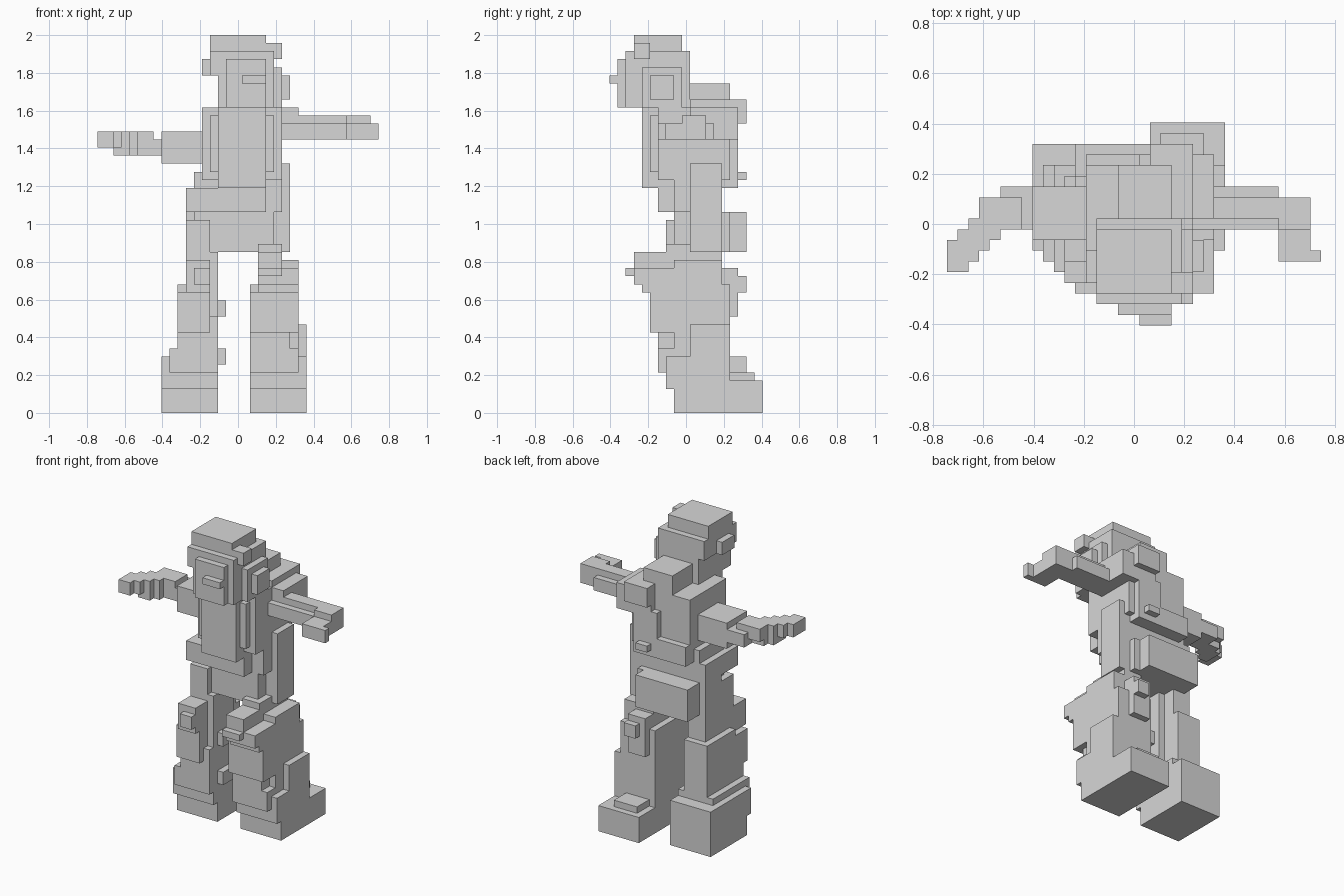
import bpy, bmesh

if "Cube" in bpy.data.objects:
    bpy.data.objects.remove(bpy.data.objects["Cube"])

U = 2 / 47                      # edge of one cube
OFF = (17.5, 9.5, 0)            # grid origin, in cubes

grey = bpy.data.materials.new("stone grey")
grey.diffuse_color = (0.68, 0.68, 0.68, 1)
grey.use_nodes = True
grey.node_tree.nodes["Principled BSDF"].inputs["Base Color"].default_value = grey.diffuse_color

owner = {}                      # grid cell -> part name, each cell used once


def block(part, x, y, z, side=1):
    """Fill a box of cubes; side -1 mirrors it across the middle of the legs."""
    if side < 0:
        x = (-U - x[1], -U - x[0])
    r = [range(round(lo / U + o), round(hi / U + o)) for (lo, hi), o in zip((x, y, z), OFF)]
    for c in ((i, j, k) for i in r[0] for j in r[1] for k in r[2]):
        owner.setdefault(c, part)


def skin(name):
    """Make the outer surface of one part."""
    bm = bmesh.new()
    for c in (c for c, n in owner.items() if n == name):
        for axis in range(3):
            for side in (0, 1):
                near = list(c)
                near[axis] += 2 * side - 1
                if tuple(near) in owner:
                    continue
                quad = []
                for s, t in ((0, 0), (1, 0), (1, 1), (0, 1)):
                    p = list(c)
                    p[axis] += side
                    p[(axis + 1) % 3] += s
                    p[(axis + 2) % 3] += t
                    quad.append(bm.verts.new([(v - o) * U for v, o in zip(p, OFF)]))
                bm.faces.new(quad if side else quad[::-1])
    bmesh.ops.remove_doubles(bm, verts=bm.verts, dist=U / 10)
    bmesh.ops.dissolve_limit(bm, angle_limit=0.01, verts=bm.verts, edges=bm.edges)
    mesh = bpy.data.meshes.new(name)
    bm.to_mesh(mesh)
    bm.free()
    mesh.materials.append(grey)
    bpy.context.collection.objects.link(bpy.data.objects.new(name, mesh))


# Feet and legs: same build on both sides, with a different heel and width
for name, side, heel, top, width in (("right", 1, .40, .17, (.06, .32)),
                                     ("left", -1, .32, .30, (.11, .28))):
    foot, leg = name + "_foot", name + "_leg"
    block(foot, (.06, .36), (-.06, heel), (0, top), side)
    block(foot, (.06, .36), (-.11, .23), (.13, .30), side)
    block(leg, (.06, .32), (-.15, .23), (.21, .34), side)
    block(leg, width, (-.06, .23), (.30, .68), side)
    block(leg, (.06, .27), (-.15, .06), (.30, .51), side)
    block(leg, width, (-.19, .06), (.43, .64), side)
    block(leg, (.11, .24), (-.11, .19), (.60, .90), side)

# Right calf, heel pad and raised knee
block("right_foot", (.11, .27), (.19, .36), (.17, .21))
block("right_leg", (.32, .36), (.02, .23), (.17, .47))
block("right_leg", (.11, .32), (-.06, .19), (.64, .81))
block("right_calf", (.11, .24), (.19, .28), (.51, .77))
block("right_calf", (.15, .23), (.23, .32), (.64, .73))
block("right_knee", (.11, .32), (-.24, .06), (.64, .77))
block("right_knee", (.11, .32), (-.28, -.11), (.68, .77))
block("right_knee", (.11, .23), (-.28, -.11), (.72, .86))
block("right_knee", (.11, .23), (-.32, -.19), (.73, .77))

# Left knee and thigh
block("left_knee", (-.27, -.15), (-.24, -.06), (.64, .81))
block("left_knee", (-.23, -.15), (-.28, -.11), (.68, .77))
block("left_thigh", (-.27, -.15), (-.11, .11), (.68, 1.02))
block("left_thigh", (-.15, -.11), (-.11, .11), (.34, .86))
for z in (.25, .51):
    block("left_leg", (-.11, -.06), (-.06, .06), (z, z + 2 * U))

# Hips and waist
block("hips", (-.23, .19), (-.06, .23), (.86, 1.07))
block("hips", (-.27, .27), (.02, .19), (.86, 1.19))
block("hips", (-.23, .15), (.19, .32), (.86, 1.08))
block("waist", (-.23, .23), (-.06, .19), (1.06, 1.28))
block("waist", (-.27, .15), (-.15, .06), (1.06, 1.19))
block("waist", (.19, .27), (.02, .19), (1.19, 1.32))
block("belt", (-.19, .19), (.15, .27), (1.19, 1.32))
block("belt", (.06, .15), (.23, .32), (1.24, 1.28))

# Chest, back, hunched upper back
block("torso", (-.19, .23), (-.15, .02), (1.24, 1.62))
block("torso", (-.11, .15), (-.24, 0), (1.19, 1.62))
block("torso", (-.15, .19), (-.19, 0), (1.28, 1.58))
block("torso", (-.19, .23), (.02, .23), (1.24, 1.62))
block("torso", (.02, .19), (.15, .27), (1.32, 1.49))
block("upper_back", (-.06, .15), (-.06, .23), (1.58, 1.75))
block("right_shoulder", (.06, .32), (.04, .27), (1.45, 1.62))
block("right_shoulder", (.06, .23), (.04, .32), (1.53, 1.66))

# Right arm with the hand bent forward
block("right_arm", (.19, .57), (-.02, .15), (1.45, 1.53))
block("right_arm", (.19, .57), (.02, .11), (1.49, 1.58))
block("right_arm", (.57, .70), (-.02, .11), (1.45, 1.58))
block("right_arm", (.57, .70), (-.15, -.02), (1.45, 1.53))
block("right_arm", (.66, .745), (-.15, -.11), (1.45, 1.53))

# Left arm, its forearm curving forward in even steps
block("left_arm", (-.40, -.15), (-.06, .15), (1.34, 1.49))
block("left_arm", (-.53, -.40), (-.02, .15), (1.36, 1.45))
block("left_arm", (-.62, -.45), (-.02, .11), (1.41, 1.49))
for i in range(4):
    x, y = -.617 - i * U, -.064 - i * U
    block("left_arm", (x, x + 2 * U), (y, y + 3 * U), (1.36 if i < 2 else 1.41, 1.49))

# Head with cap, face, nose and ears
block("head", (-.15, .15), (-.28, -.02), (1.79, 2.0))
block("head", (-.15, .19), (-.32, .02), (1.79, 1.92))
block("head", (-.11, .19), (-.32, .02), (1.62, 1.83))
block("face", (-.06, .15), (-.36, -.28), (1.62, 1.87))
block("face", (.02, .15), (-.40, -.32), (1.75, 1.79))
block("ears", (.15, .23), (-.24, -.02), (1.62, 1.83))
block("ears", (.19, .27), (-.19, -.06), (1.66, 1.79))
block("ears", (.15, .23), (-.28, -.19), (1.87, 1.96))
block("ears", (-.19, -.11), (-.24, -.11), (1.79, 1.87))

for part in dict.fromkeys(owner.values()):
    skin(part)
